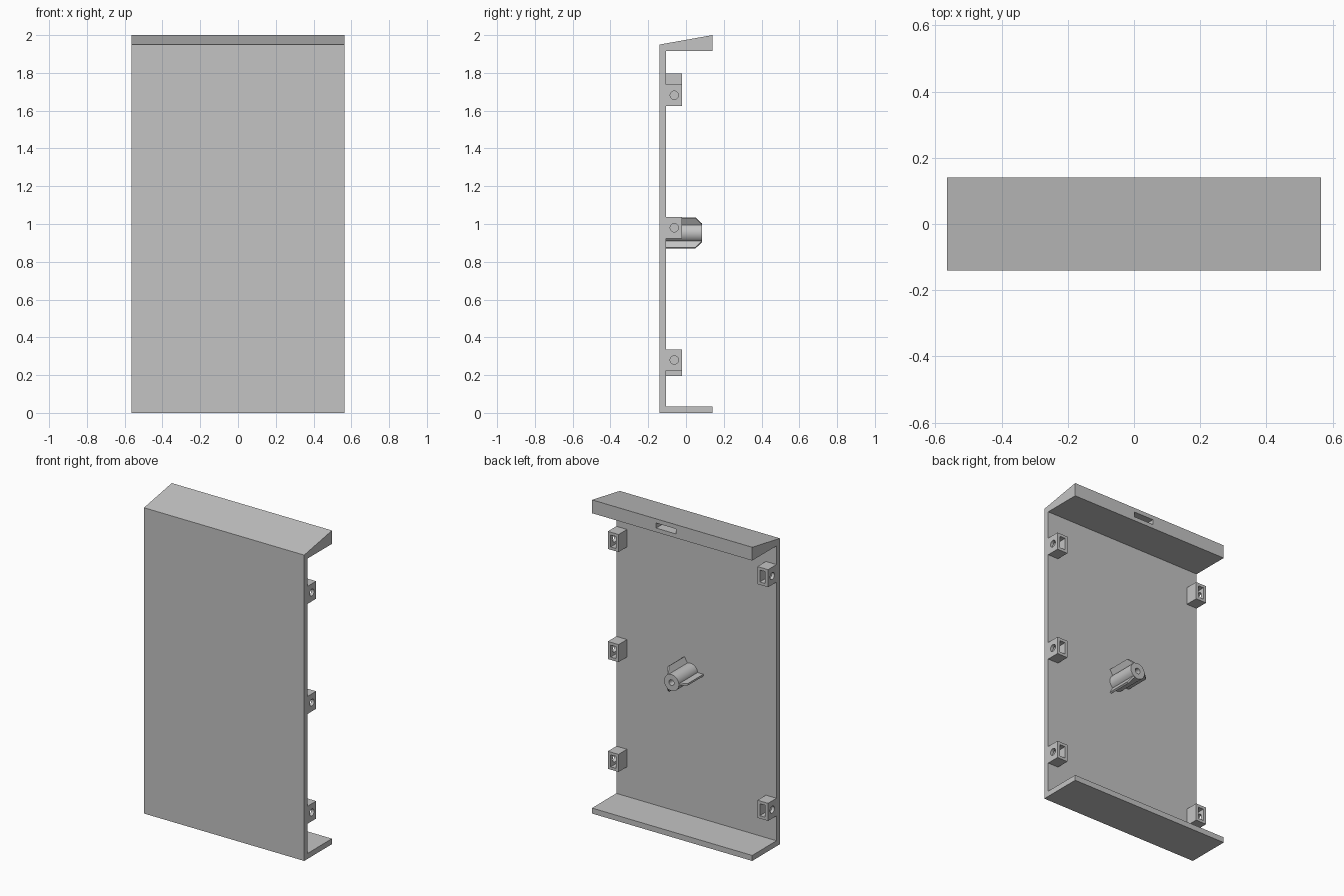
import bpy, bmesh, math
from mathutils import Matrix, Vector

if "Cube" in bpy.data.objects:
    bpy.data.objects.remove(bpy.data.objects["Cube"], do_unlink=True)

grey = bpy.data.materials.new("plain_grey")
grey.use_nodes = True
grey.diffuse_color = (0.55, 0.55, 0.55, 1)
grey.node_tree.nodes["Principled BSDF"].inputs["Base Color"].default_value = grey.diffuse_color

HALF = 0.565      # half width of the panel
BACK = -0.105     # rear surface of the panel
MID_X = 0.043     # shared x of the boss and the slot
BOSS_Z = 0.953


def finish(name, bm):
    bmesh.ops.recalc_face_normals(bm, faces=bm.faces)
    mesh = bpy.data.meshes.new(name)
    bm.to_mesh(mesh)
    bm.free()
    mesh.materials.append(grey)
    obj = bpy.data.objects.new(name, mesh)
    bpy.context.collection.objects.link(obj)
    return obj


def box(name, low, high):
    bm = bmesh.new()
    bmesh.ops.create_cube(bm, size=1)
    low, high = Vector(low), Vector(high)
    bmesh.ops.scale(bm, vec=high - low, verts=bm.verts)
    bmesh.ops.translate(bm, vec=(low + high) / 2, verts=bm.verts)
    return finish(name, bm)


def cylinder(name, centre, radius, length, axis, sides=40):
    bm = bmesh.new()
    bmesh.ops.create_cone(bm, cap_ends=True, segments=sides, radius1=radius,
                          radius2=radius, depth=length)
    turn = Matrix.Rotation(math.pi / 2, 4, "Y" if axis == "x" else "X")
    bmesh.ops.transform(bm, matrix=Matrix.Translation(centre) @ turn, verts=bm.verts)
    return finish(name, bm)


def prism(name, points, thickness):
    """Extrude a closed outline along a vector, centred on the outline's plane."""
    bm = bmesh.new()
    step = Vector(thickness)
    face = bm.faces.new([bm.verts.new(Vector(p) - step / 2) for p in points])
    out = bmesh.ops.extrude_face_region(bm, geom=[face])
    bmesh.ops.translate(bm, vec=step,
                        verts=[v for v in out["geom"] if isinstance(v, bmesh.types.BMVert)])
    return finish(name, bm)


def cut(obj, cutter):
    cutter.hide_render = True
    mod = obj.modifiers.new("cut", "BOOLEAN")
    mod.operation, mod.solver, mod.object = "DIFFERENCE", "EXACT", cutter
    bpy.context.view_layer.objects.active = obj
    bpy.ops.object.modifier_apply(modifier=mod.name)
    bpy.data.objects.remove(cutter, do_unlink=True)


def smooth(obj):
    bpy.ops.object.select_all(action="DESELECT")
    obj.select_set(True)
    bpy.context.view_layer.objects.active = obj
    bpy.ops.object.shade_smooth_by_angle(angle=math.radians(30))


# Front panel with bottom shelf and sloped top ledge, one continuous profile
outline = [(-0.14, 0), (0.14, 0), (0.14, 0.035), (BACK, 0.035),
           (BACK, 1.915), (0.14, 1.915), (0.14, 2), (-0.14, 1.95)]
panel = prism("cover_panel", [(0, y, z) for y, z in outline], (2 * HALF, 0, 0))
cut(panel, box("slot_cutter", (MID_X - 0.07, 0.06, 1.941), (MID_X + 0.07, 0.2, 1.973)))


# Edge brackets: a nut pocket open at the back and a screw hole in the outer wall
def bracket(name, side, z):
    def span(a, b):
        xs = sorted((side * (HALF - a), side * (HALF - b)))
        return xs[0], xs[1]
    x0, x1 = span(0, 0.075)
    obj = box(name, (x0, BACK - 0.005, z - 0.056), (x1, -0.02, z + 0.056))
    x0, x1 = span(0.02, 0.058)
    cut(obj, box("pocket_cutter", (x0, -0.098, z - 0.038), (x1, 0.05, z + 0.038)))
    cut(obj, cylinder("hole_cutter", (side * HALF, -0.062, z), 0.022, 0.08, "x", 24))
    smooth(obj)


for label, z in (("lower", 0.28), ("middle", 0.98), ("upper", 1.682)):
    bracket("left_" + label + "_bracket", 1, z)
for label, z in (("lower", 0.25), ("upper", 1.74)):
    bracket("right_" + label + "_bracket", -1, z)

# Hollow central boss
TIP = 0.085
boss = cylinder("central_boss", (MID_X, (BACK + TIP) / 2, BOSS_Z), 0.052, TIP - BACK, "y")
cut(boss, cylinder("bore_cutter", (MID_X, 0.05, BOSS_Z), 0.018, 0.29, "y", 24))
smooth(boss)

# Three tapered ribs around the boss
rib = [(0.03, BACK), (0.092, BACK), (0.092, 0.05), (0.054, 0.084), (0.03, 0.084)]
for i, angle in enumerate((60, 180, 300)):
    a = math.radians(angle)
    points = [(MID_X + r * math.cos(a), y, BOSS_Z + r * math.sin(a)) for r, y in rib]
    prism(f"boss_rib_{i + 1}", points, (-0.012 * math.sin(a), 0, 0.012 * math.cos(a)))
